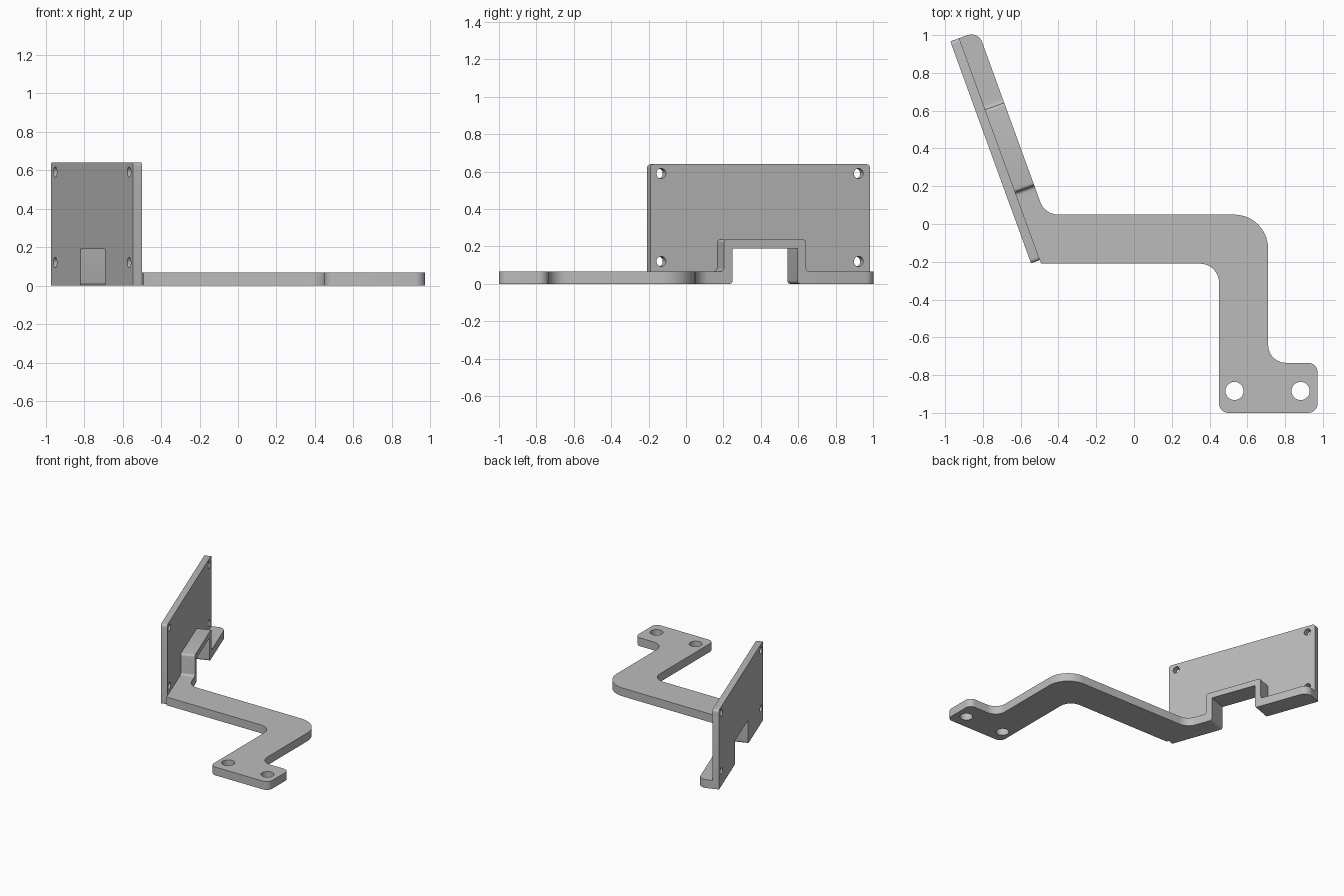
import bpy, bmesh, math
from mathutils import Vector, Matrix

cube = bpy.data.objects.get("Cube")
if cube:
    bpy.data.objects.remove(cube, do_unlink=True)

grey = bpy.data.materials.new("plain grey")
grey.use_nodes = True
grey.diffuse_color = (0.5, 0.5, 0.5, 1)
grey.node_tree.nodes["Principled BSDF"].inputs["Base Color"].default_value = grey.diffuse_color

# Main sizes
BASE_T, PLATE_T, PLATE_H = 0.067, 0.05, 0.64
ARM_W, ARM_L = 0.157, 1.25
ALONG = Vector((-math.sin(math.radians(20)), math.cos(math.radians(20)), 0))
ACROSS = Vector((ALONG.y, -ALONG.x, 0))
CORNER = Vector((-0.545, -0.208, 0))


def rounded(corners):
    """Turn (x, y, radius) corners into an outline with arcs."""
    out = []
    for i, (x, y, r) in enumerate(corners):
        p = Vector((x, y))
        if not r:
            out.append(p)
            continue
        a = (Vector(corners[i - 1][:2]) - p).normalized()
        b = (Vector(corners[(i + 1) % len(corners)][:2]) - p).normalized()
        half = a.angle(b) / 2
        centre = p + (a + b).normalized() * (r / math.sin(half))
        start = p + a * (r / math.tan(half)) - centre
        sweep = start.angle_signed(p + b * (r / math.tan(half)) - centre)
        steps = 10 if r > 0.03 else 5
        for k in range(steps + 1):
            out.append(centre + Matrix.Rotation(-sweep * k / steps, 2) @ start)
    return out


def circle(x, y, r, n=32):
    return [Vector((x + r * math.cos(math.tau * k / n), y + r * math.sin(math.tau * k / n)))
            for k in range(n)]


def extrude(name, loops, depth, matrix):
    """Fill an outline with holes, extrude it from 0 to depth, then place it."""
    curve = bpy.data.curves.new(name, 'CURVE')
    curve.dimensions, curve.fill_mode, curve.extrude = '2D', 'BOTH', depth / 2
    for loop in loops:
        spline = curve.splines.new('POLY')
        spline.points.add(len(loop) - 1)
        for point, p in zip(spline.points, loop):
            point.co = (p.x, p.y, 0, 1)
        spline.use_cyclic_u = True
    temp = bpy.data.objects.new(name + " outline", curve)
    bpy.context.collection.objects.link(temp)
    graph = bpy.context.evaluated_depsgraph_get()
    mesh = bpy.data.meshes.new_from_object(temp.evaluated_get(graph))
    bpy.data.objects.remove(temp, do_unlink=True)

    mesh.transform(matrix @ Matrix.Translation((0, 0, depth / 2)))
    bm = bmesh.new()
    bm.from_mesh(mesh)
    bmesh.ops.remove_doubles(bm, verts=bm.verts, dist=0.0001)
    bmesh.ops.recalc_face_normals(bm, faces=bm.faces)
    bm.to_mesh(mesh)
    bm.free()
    mesh.materials.clear()
    mesh.materials.append(grey)
    obj = bpy.data.objects.new(name, mesh)
    bpy.context.collection.objects.link(obj)
    bpy.ops.object.select_all(action='DESELECT')
    obj.select_set(True)
    bpy.context.view_layer.objects.active = obj
    bpy.ops.object.shade_smooth_by_angle(angle=math.radians(35))
    return obj


def on_arm(s, n, r=0):
    p = CORNER + ALONG * s + ACROSS * n
    return (p.x, p.y, r)


def side_frame(offset):
    """Frame with x along the arm, y up and z across the arm."""
    frame = Matrix((ALONG, Vector((0, 0, 1)), ACROSS)).transposed().to_4x4()
    frame.translation = CORNER + ACROSS * offset
    return frame


# Bridge and notch extents along the arm
NOTCH, BRIDGE, JOINT = (0.43, 0.798), (0.381, 0.848), (0.35, 0.88)
NOTCH_Z, BRIDGE_Z = 0.19, 0.237
notch_edge = [(NOTCH[0], 0, 0.018), (NOTCH[0], NOTCH_Z, 0), (NOTCH[1], NOTCH_Z, 0), (NOTCH[1], 0, 0.018)]

# Cranked flat base with its mounting foot and start of the slanted arm
bend_t = (0.05 - on_arm(0, ARM_W)[1]) / ALONG.y
seam_t = (-0.21 - on_arm(0, PLATE_T)[1]) / ALONG.y
base = rounded([
    on_arm(seam_t, PLATE_T), (0.45, -0.21, 0.1), (0.45, -1, 0.05), (0.972, -1, 0.05),
    (0.972, -0.735, 0.05), (0.71, -0.735, 0.095), (0.71, 0.05, 0.18),
    on_arm(bend_t, ARM_W, 0.1), on_arm(JOINT[0], ARM_W), on_arm(JOINT[0], PLATE_T)])
foot_holes = [circle(x, -0.884, 0.048) for x in (0.532, 0.882)]
extrude("base_arm", [base] + foot_holes, BASE_T, Matrix())

# Raised bridge over the notch
bridge = rounded([
    (JOINT[0], 0, 0)] + notch_edge + [
    (JOINT[1], 0, 0), (JOINT[1], BASE_T, 0), (BRIDGE[1], BASE_T, 0.018),
    (BRIDGE[1], BRIDGE_Z, 0.018), (BRIDGE[0], BRIDGE_Z, 0.018),
    (BRIDGE[0], BASE_T, 0.018), (JOINT[0], BASE_T, 0)])
extrude("bridge", [bridge], ARM_W - PLATE_T, side_frame(PLATE_T))

# Far end of the arm
tail = rounded([on_arm(JOINT[1], PLATE_T), on_arm(JOINT[1], ARM_W),
                on_arm(ARM_L, ARM_W, 0.06), on_arm(ARM_L, PLATE_T)])
extrude("arm_end", [tail], BASE_T, Matrix())

# Upright plate with four screw holes and the notch
plate = rounded([(0, 0, 0)] + notch_edge + [
    (ARM_L, 0, 0), (ARM_L, PLATE_H, 0.02), (0, PLATE_H, 0.02)])
screw_holes = [circle(s, z, 0.027) for s in (0.062, 1.185) for z in (0.12, 0.59)]
extrude("upright_plate", [plate] + screw_holes, PLATE_T, side_frame(0))
